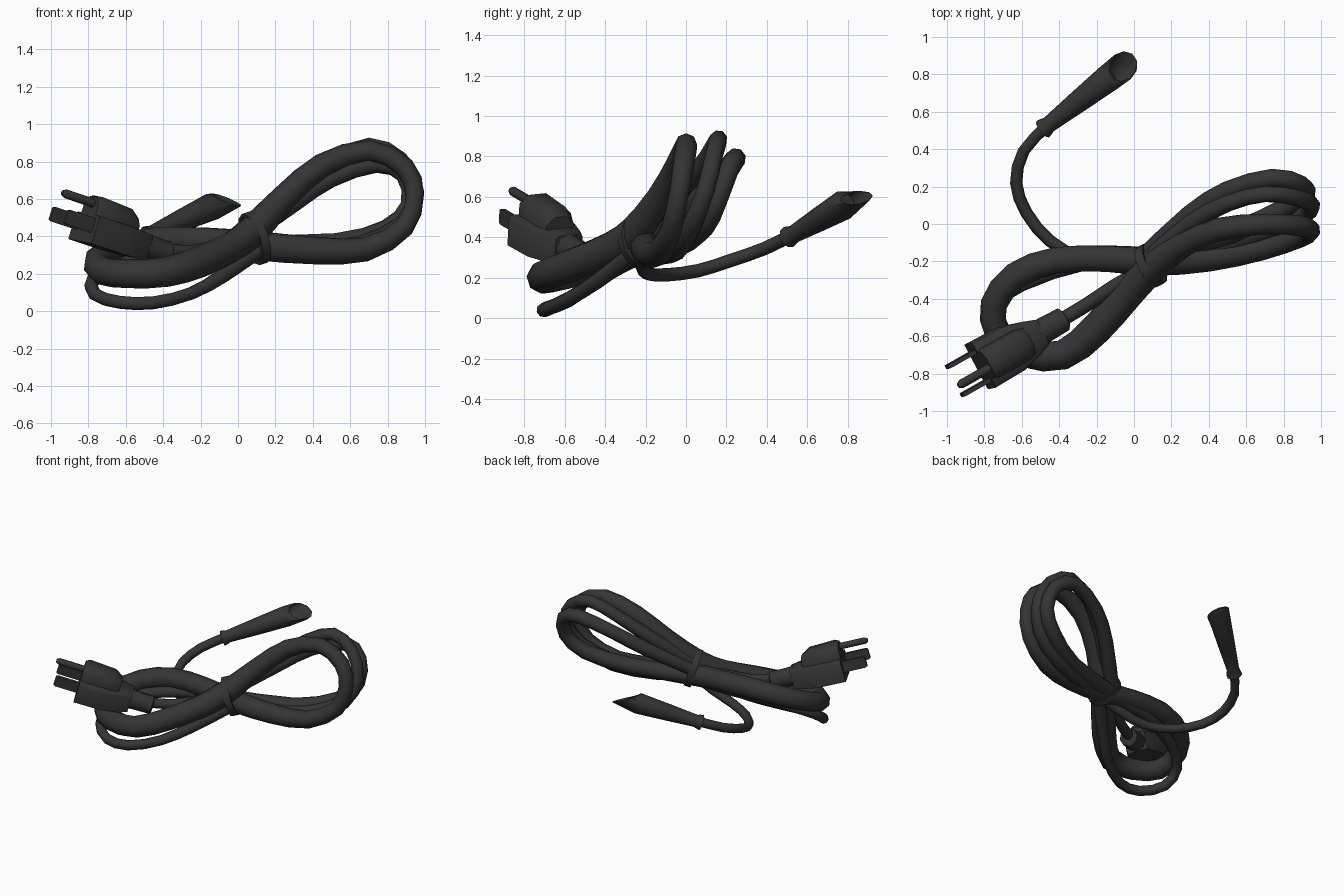
import bpy, bmesh, math
from mathutils import Vector as V

if "Cube" in bpy.data.objects:
    bpy.data.objects.remove(bpy.data.objects["Cube"])

mat = bpy.data.materials.new("black_rubber")
mat.diffuse_color = (0.035, 0.035, 0.035, 1)
mat.use_nodes = True
mat.node_tree.nodes["Principled BSDF"].inputs["Base Color"].default_value = mat.diffuse_color


def finish(ob, smooth=True):
    ob.data.materials.append(mat)
    bpy.ops.object.select_all(action='DESELECT')
    ob.select_set(True)
    bpy.context.view_layer.objects.active = ob
    if ob.type == 'CURVE':
        bpy.ops.object.convert(target='MESH')
    if smooth:
        bpy.ops.object.shade_smooth_by_angle(angle=math.radians(50))


def cable(name, pts, closed=False, sub=2):
    """Eight-sided tube through (x, y, z, radius) points, Catmull-Rom smoothed."""
    P = [V(p) for p in pts]
    n = len(P)
    get = (lambda i: P[i % n]) if closed else (lambda i: P[max(0, min(n - 1, i))])
    out = []
    for i in range(n if closed else n - 1):
        a, b, c, d = (get(i + k) for k in (-1, 0, 1, 2))
        for s in range(sub):
            t = s / sub
            out.append(0.5 * (2 * b + (c - a) * t + (2 * a - 5 * b + 4 * c - d) * t * t
                              + (3 * b - a - 3 * c + d) * t ** 3))
    if not closed:
        out.append(P[-1])
    cu = bpy.data.curves.new(name, 'CURVE')
    cu.dimensions = '3D'
    cu.bevel_depth = 1
    cu.bevel_resolution = 2
    cu.use_fill_caps = True
    sp = cu.splines.new('POLY')
    sp.points.add(len(out) - 1)
    for q, p in zip(sp.points, out):
        q.co = (p.x, p.y, p.z, 1)
        q.radius = p.w
    sp.use_cyclic_u = closed
    ob = bpy.data.objects.new(name, cu)
    bpy.context.collection.objects.link(ob)
    finish(ob)


def loft(name, rings, wrap=False, smooth=True):
    """Skin equal-sized rings; cap both ends unless wrapped."""
    bm = bmesh.new()
    vs = [[bm.verts.new(p) for p in r] for r in rings]
    n = len(vs[0])
    pairs = list(zip(vs, vs[1:])) + ([(vs[-1], vs[0])] if wrap else [])
    for a, b in pairs:
        for i in range(n):
            bm.faces.new((a[i], a[(i + 1) % n], b[(i + 1) % n], b[i]))
    if not wrap:
        bm.faces.new(vs[0])
        bm.faces.new(vs[-1])
    bmesh.ops.recalc_face_normals(bm, faces=bm.faces)
    me = bpy.data.meshes.new(name)
    bm.to_mesh(me)
    ob = bpy.data.objects.new(name, me)
    bpy.context.collection.objects.link(ob)
    finish(ob, smooth)


def circle(c, e1, e2, r1, r2=None, n=10):
    r2 = r2 or r1
    return [c + e1 * r1 * math.cos(2 * math.pi * i / n) + e2 * r2 * math.sin(2 * math.pi * i / n)
            for i in range(n)]


# main figure-eight of bundled cord
cable("main_coil", [
    (0.08, -0.25, 0.43, .085), (0.25, -0.12, 0.61, .07), (0.45, -0.03, 0.78, .064),
    (0.70, 0.00, 0.86, .055), (0.89, -0.01, 0.77, .055), (0.945, -0.035, 0.62, .052),
    (0.89, -0.07, 0.45, .055), (0.68, -0.13, 0.33, .065), (0.40, -0.18, 0.325, .075),
    (0.10, -0.20, 0.35, .08), (-0.15, -0.185, 0.375, .075), (-0.42, -0.195, 0.38, .075),
    (-0.63, -0.275, 0.34, .075), (-0.75, -0.43, 0.275, .072), (-0.725, -0.59, 0.215, .075),
    (-0.58, -0.69, 0.20, .078), (-0.38, -0.70, 0.21, .08), (-0.20, -0.56, 0.265, .085),
    (-0.04, -0.38, 0.34, .085)], closed=True)

# two more turns that fan out in the raised loop
cable("middle_turn", [
    (0.05, -0.22, 0.41, .05), (0.30, 0.00, 0.65, .05), (0.50, 0.11, 0.80, .045),
    (0.70, 0.16, 0.885, .045), (0.87, 0.14, 0.81, .045), (0.95, 0.10, 0.64, .047),
    (0.88, 0.03, 0.46, .05), (0.65, -0.05, 0.345, .06), (0.35, -0.14, 0.325, .06),
    (0.05, -0.21, 0.36, .05)])
cable("rear_turn", [
    (0.05, -0.18, 0.40, .05), (0.30, 0.05, 0.58, .052), (0.50, 0.18, 0.71, .05),
    (0.74, 0.245, 0.79, .052), (0.89, 0.21, 0.73, .05), (0.92, 0.15, 0.57, .05),
    (0.80, 0.08, 0.44, .055), (0.52, -0.05, 0.36, .06), (0.05, -0.18, 0.35, .06)])

# single loose turn hanging below the left loop
r = .036
cable("loose_turn", [
    (0.10, -0.19, 0.33, .045), (-0.25, -0.20, 0.32, .045), (-0.60, -0.32, 0.26, .04),
    (-0.77, -0.45, 0.18, r), (-0.765, -0.58, 0.09, r), (-0.63, -0.69, 0.047, r),
    (-0.45, -0.69, 0.045, r), (-0.25, -0.58, 0.095, r), (-0.08, -0.43, 0.19, .04),
    (0.10, -0.26, 0.32, .045)])

# free tail to the connector, and cord to the plug
r = .033
cable("connector_tail", [
    (0.10, -0.24, 0.34, .04), (-0.08, -0.22, 0.265, .036), (-0.27, -0.19, 0.22, r),
    (-0.45, -0.09, 0.215, r), (-0.575, 0.06, 0.235, r), (-0.63, 0.22, 0.285, r),
    (-0.59, 0.39, 0.345, r), (-0.47, 0.52, 0.41, r)])
r = .038
cable("plug_cord", [(0.08, -0.23, 0.39, r), (-0.10, -0.33, 0.35, r),
                    (-0.25, -0.43, 0.315, r), (-0.40, -0.52, 0.325, r)])

# tie band around the crossing
e1, e2 = V((-.33, 0, .94)).normalized(), V((.4, -.9, .14)).normalized()
ax = e1.cross(e2).normalized()
c = V((.09, -.22, .39))
loft("tie_band", [circle(c + ax * s, e1, e2, .145 + k, .12 + k, 12)
                  for s, k in ((-.025, 0), (.025, 0), (.025, -.015), (-.025, -.015))], wrap=True)

# tapered connector with collar and slanted hollow mouth
a, tip = V((-.49, .505, .40)), V((-.06, .84, .595))
d = (tip - a).normalized()
s1 = d.cross(V((0, 0, 1))).normalized()
s2 = s1.cross(d)
nrm = V((.42, -.16, 1)).normalized()
m1 = (s1 - nrm * s1.dot(nrm)).normalized()
m2 = nrm.cross(m1)
if m2.dot(s2) < 0:
    m2 = -m2
length = (tip - a).length
loft("connector", [circle(a + d * length * t, s1, s2, q) for t, q in
                   ((0, .035), (.005, .055), (.05, .05), (.08, .044), (.45, .06), (.82, .074))]
     + [circle(tip, m1, m2, .083, .088), circle(tip, m1, m2, .076, .081),
        circle(tip - d * .09, s1, s2, .06)])

# plug axes: u along the prongs, v across, w up
u = V((-.83, -.47, .28)).normalized()
v = V((.49, -.865, -.10))
v = (v - u * v.dot(u)).normalized()
w = u.cross(v).normalized()
if w.z < 0:
    w = -w
O = V((-.82, -.76, .455))


def at(p, q, s):
    return O + u * p + v * q + w * s


def section(p, hw, lo, hi, ch):
    """Rectangle across the plug with chamfered top corners."""
    return [at(p, -hw, lo), at(p, hw, lo), at(p, hw, hi - ch),
            at(p, hw - ch, hi), at(p, ch - hw, hi), at(p, -hw, hi - ch)]


loft("plug_body", [section(0, .135, -.085, .07, .015), section(-.2, .13, -.085, .07, .015),
                   section(-.31, .10, -.08, .07, .015), section(-.38, .075, -.07, .065, .015)])
loft("plug_hump", [section(.0, .08, .04, .165, .04), section(-.03, .09, .04, .175, .04),
                   section(-.22, .09, .04, .165, .04), section(-.28, .075, .04, .13, .04)])

# strain relief
loft("strain_relief", [circle(at(p, 0, 0), v, w, q, n=8)
                       for p, q in ((-.36, .072), (-.53, .066), (-.54, .05))])

# prongs: two flat blades and one round pin
for side, nm in ((-1, "left_blade"), (1, "right_blade")):
    loft(nm, [[at(p, side * .085 + q * .011, .012 + s * h) for q, s in
               ((-1, -1), (1, -1), (1, 1), (-1, 1))]
              for p, h in ((-.02, .04), (.155, .04), (.17, .033))], smooth=False)
loft("ground_pin", [circle(at(p, .02, .13), v, w, q, n=8)
                    for p, q in ((-.02, .024), (.18, .024), (.20, .014))])
